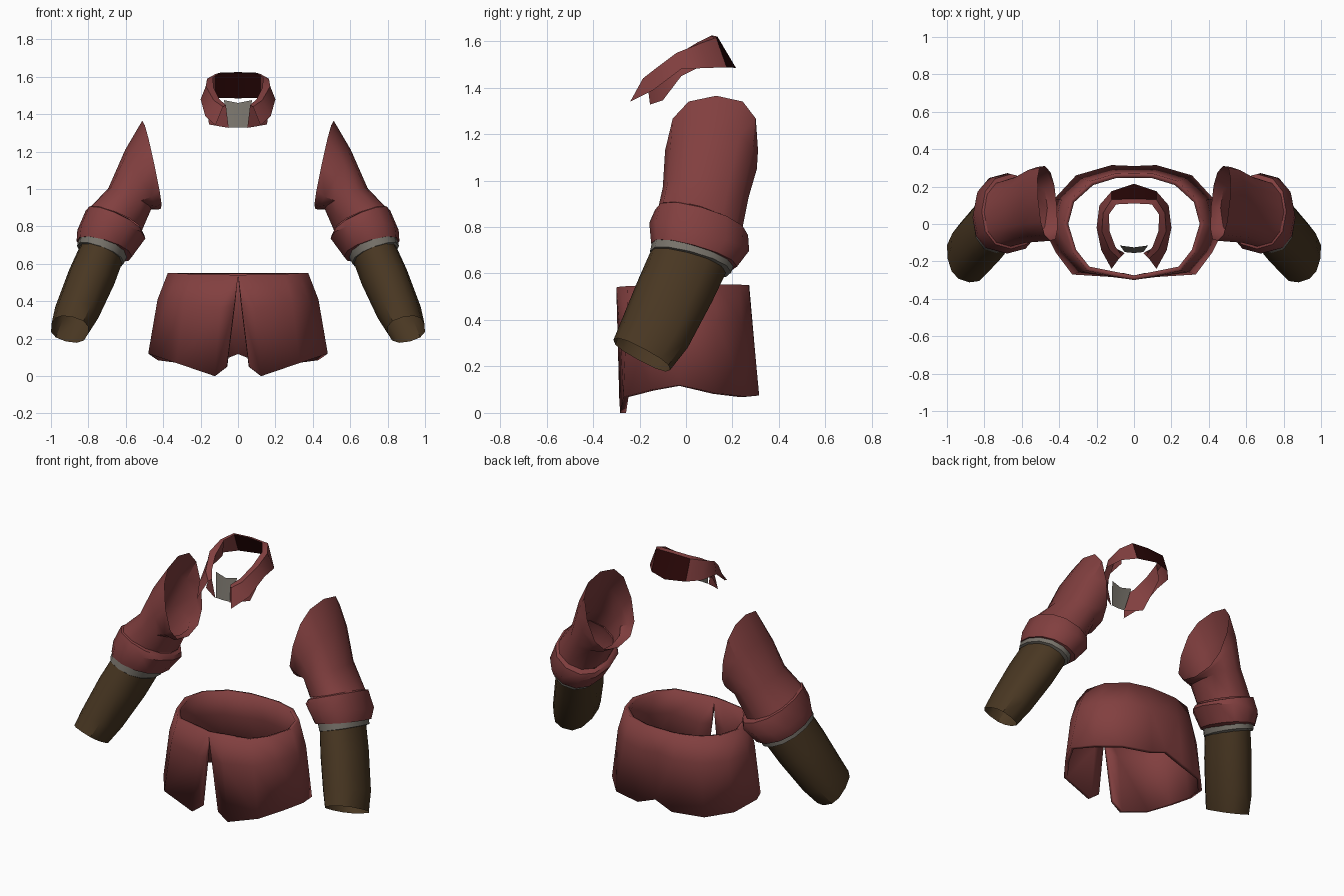
import bpy, bmesh, math
from mathutils import Vector


def material(name, rgb):
    m = bpy.data.materials.new(name)
    m.diffuse_color = (*rgb, 1)
    return m


RED = material("red cloth", (0.222, 0.050, 0.050))
DARK = material("dark red lining", (0.022, 0.002, 0.002))
GREY = material("grey cloth", (0.185, 0.17, 0.145))
BROWN = material("brown leather", (0.066, 0.038, 0.016))


def finish(name, bm, mats, thickness=0, angle=40):
    """Turn a right-hand half into a mirrored, smooth-shaded object."""
    bmesh.ops.recalc_face_normals(bm, faces=bm.faces)
    me = bpy.data.meshes.new(name)
    bm.to_mesh(me)
    bm.free()
    for m in mats:
        me.materials.append(m)
    ob = bpy.data.objects.new(name, me)
    bpy.context.collection.objects.link(ob)
    mirror = ob.modifiers.new("mirror", 'MIRROR')
    mirror.merge_threshold = 0.002
    if thickness:
        s = ob.modifiers.new("thickness", 'SOLIDIFY')
        s.thickness = thickness
        s.offset = -1
    bpy.ops.object.select_all(action='DESELECT')
    ob.select_set(True)
    bpy.context.view_layer.objects.active = ob
    bpy.ops.object.shade_smooth_by_angle(angle=math.radians(angle))
    return ob


def loft(bm, rows, closed):
    """Join rows of points with quads; returns the rows of vertices."""
    vs = [[bm.verts.new(p) for p in r] for r in rows]
    n = len(rows[0])
    for a, b in zip(vs, vs[1:]):
        for i in range(n if closed else n - 1):
            j = (i + 1) % n
            bm.faces.new((a[i], a[j], b[j], b[i]))
    return vs


def ring(c, u, v, power=0.9, n=12):
    """Rounded section: centre, outward half-axis, front half-axis."""
    c, u, v = Vector(c), Vector(u), Vector(v)
    pts = []
    for i in range(n):
        t = 2 * math.pi * i / n
        a, b = math.cos(t), math.sin(t)
        a = math.copysign(abs(a) ** power, a)
        b = math.copysign(abs(b) ** power, b)
        pts.append(c + u * a + v * b)
    return pts


def tube(name, sections, mat):
    bm = bmesh.new()
    loft(bm, [ring(*s) for s in sections], True)
    return finish(name, bm, [mat])


# Upper sleeves, from the slanted shoulder opening to the elbow
tube("upper_sleeve", [
    ((0.462, 0.11, 1.13), (0.05, 0.02, 0.235), (-0.015, -0.20, 0), 0.78),
    ((0.515, 0.105, 1.05), (0.088, 0.01, 0.16), (0, -0.20, 0), 0.8),
    ((0.578, 0.085, 0.95), (0.115, 0, 0.055), (0, -0.185, 0.02)),
    ((0.66, 0.06, 0.83), (0.145, 0, 0.055), (0, -0.18, 0.05)),
], RED)

# Rolled cuffs
tube("cuff", [
    ((0.66, 0.06, 0.83), (0.14, 0, 0.06), (0, -0.17, 0.05)),
    ((0.658, 0.067, 0.82), (0.156, 0, 0.065), (0, -0.20, 0.055)),
    ((0.677, 0.057, 0.758), (0.182, 0, 0.022), (0, -0.215, 0.06)),
    ((0.715, 0.035, 0.68), (0.148, 0, 0.042), (0, -0.185, 0.05)),
    ((0.72, 0.03, 0.675), (0.115, 0, 0.042), (0, -0.15, 0.05)),
], RED)

# Grey bands under the cuffs
tube("sleeve_band", [
    ((0.72, 0.03, 0.69), (0.13, 0, 0.045), (0, -0.175, 0.05)),
    ((0.735, 0.02, 0.65), (0.126, 0, 0.045), (0, -0.175, 0.045)),
    ((0.738, 0.01, 0.64), (0.10, 0, 0.045), (0, -0.15, 0.04)),
], GREY)

# Forearm guards, open at the wrist
tube("forearm_guard", [
    ((0.728, 0.015, 0.66), (0.112, 0, 0.045), (0, -0.165, 0.04)),
    ((0.782, -0.045, 0.53), (0.12, 0.005, 0.04), (-0.005, -0.158, 0.05)),
    ((0.862, -0.135, 0.34), (0.115, 0.01, 0.03), (-0.015, -0.142, 0.06)),
    ((0.90, -0.19, 0.25), (0.098, 0.01, 0.025), (-0.02, -0.122, 0.065), 0.8),
], BROWN)

# Skirt: half outline from the front slit round to the back
top = [(0, -0.30, 0.54), (0.08, -0.285, 0.543), (0.25, -0.25, 0.546),
       (0.33, -0.15, 0.55), (0.375, 0, 0.552), (0.34, 0.13, 0.552),
       (0.23, 0.23, 0.552), (0.10, 0.27, 0.55), (0, 0.272, 0.55)]
low = [(0.06, -0.287, 0.05), (0.125, -0.283, 0.0), (0.33, -0.27, 0.07),
       (0.42, -0.15, 0.10), (0.48, -0.03, 0.12), (0.43, 0.13, 0.085),
       (0.31, 0.26, 0.07), (0.12, 0.315, 0.075), (0, 0.31, 0.12)]
mid = []
for i, (a, b) in enumerate(zip(top, low)):
    p = Vector(a).lerp(Vector(b), 0.33)
    if 1 < i < 8:      # slight flare over the hips
        p.x *= 1.05
    mid.append(p)
bm = bmesh.new()
loft(bm, [top, mid, low], False)
finish("skirt", bm, [RED], thickness=0.025, angle=60)

# Collar: half strip from the front point to the back, dark at the nape
rim = [(0.065, -0.17, 1.45), (0.10, -0.12, 1.48), (0.13, -0.04, 1.54),
       (0.135, 0.05, 1.595), (0.095, 0.105, 1.622), (0, 0.11, 1.625)]
fold = [(0.08, -0.185, 1.44), (0.13, -0.14, 1.475), (0.172, -0.04, 1.55),
        (0.165, 0.06, 1.59), (0.12, 0.13, 1.615), (0, 0.135, 1.62)]
edge = [(0.12, -0.24, 1.34), (0.175, -0.14, 1.39), (0.20, -0.02, 1.48),
        (0.185, 0.10, 1.485), (0.12, 0.175, 1.487), (0, 0.215, 1.485)]
bm = bmesh.new()
loft(bm, [rim, fold, edge], False)
for f in bm.faces:
    if f.calc_center_median().y > 0.14:
        f.material_index = 1
finish("collar", bm, [RED, DARK])

# Inner collar stand beneath the lapels
bm = bmesh.new()
loft(bm, [rim[:4], [(0.05, -0.155, 1.327), (0.155, -0.10, 1.345),
                    (0.17, -0.02, 1.45), (0.15, 0.06, 1.49)]], False)
finish("collar_stand", bm, [RED])

# Grey shirt front between the lapels
bm = bmesh.new()
loft(bm, [[(0, -0.125, 1.46), (0.075, -0.115, 1.475)],
          [(0, -0.155, 1.33), (0.05, -0.15, 1.33)]], False)
finish("shirt_front", bm, [GREY])
